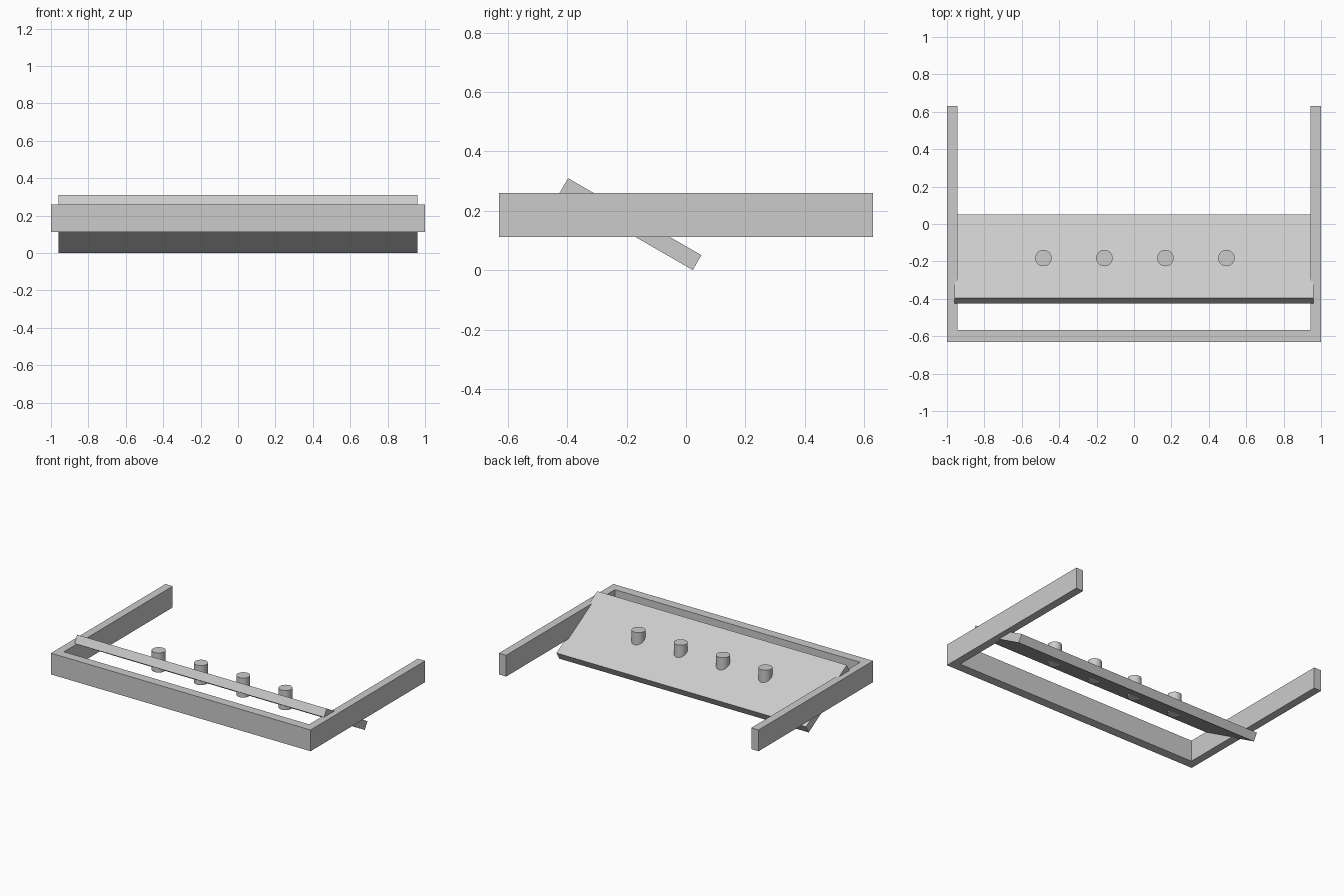
import bpy
import bmesh
import math
from mathutils import Matrix, Vector

cube = bpy.data.objects.get("Cube")
if cube:
    bpy.data.objects.remove(cube, do_unlink=True)

grey = bpy.data.materials.new("plain grey")
grey.use_nodes = True
GREY = (0.6, 0.6, 0.6, 1)
grey.diffuse_color = GREY
grey.node_tree.nodes["Principled BSDF"].inputs["Base Color"].default_value = GREY


def add_object(name, bm):
    bmesh.ops.recalc_face_normals(bm, faces=bm.faces)
    mesh = bpy.data.meshes.new(name)
    bm.to_mesh(mesh)
    bm.free()
    mesh.materials.append(grey)
    obj = bpy.data.objects.new(name, mesh)
    bpy.context.collection.objects.link(obj)
    return obj


# U-shaped frame: half outline mirrored, then extruded upwards
bottom, top = 0.112, 0.26
half = [(1, -0.63), (1, 0.63), (0.944, 0.63), (0.944, -0.566)]
outline = half + [(-x, y) for x, y in reversed(half)]
bm = bmesh.new()
face = bm.faces.new([bm.verts.new((x, y, bottom)) for x, y in outline])
result = bmesh.ops.extrude_face_region(bm, geom=[face])
verts = [v for v in result["geom"] if isinstance(v, bmesh.types.BMVert)]
bmesh.ops.translate(bm, verts=verts, vec=(0, 0, top - bottom))
add_object("frame", bm)

# Tilted panel between the side arms
bm = bmesh.new()
bmesh.ops.create_cube(bm, size=1)
bmesh.ops.scale(bm, verts=bm.verts, vec=(1.922, 0.518, 0.058))
bmesh.ops.rotate(bm, verts=bm.verts, matrix=Matrix.Rotation(math.radians(-30), 3, "X"))
bmesh.ops.translate(bm, verts=bm.verts, vec=(0, -0.187, 0.155))
add_object("tilted_panel", bm)

# Row of upright pegs through the panel
peg_bottom, peg_top = 0.112, 0.248
for i in range(4):
    bm = bmesh.new()
    bmesh.ops.create_cone(bm, cap_ends=True, segments=32, radius1=0.044,
                          radius2=0.044, depth=peg_top - peg_bottom)
    centre = Vector((-0.484 + 0.326 * i, -0.182, (peg_bottom + peg_top) / 2))
    bmesh.ops.translate(bm, verts=bm.verts, vec=centre)
    peg = add_object(f"peg_{i + 1}", bm)
    bpy.ops.object.select_all(action="DESELECT")
    peg.select_set(True)
    bpy.context.view_layer.objects.active = peg
    bpy.ops.object.shade_smooth_by_angle(angle=math.radians(30))
